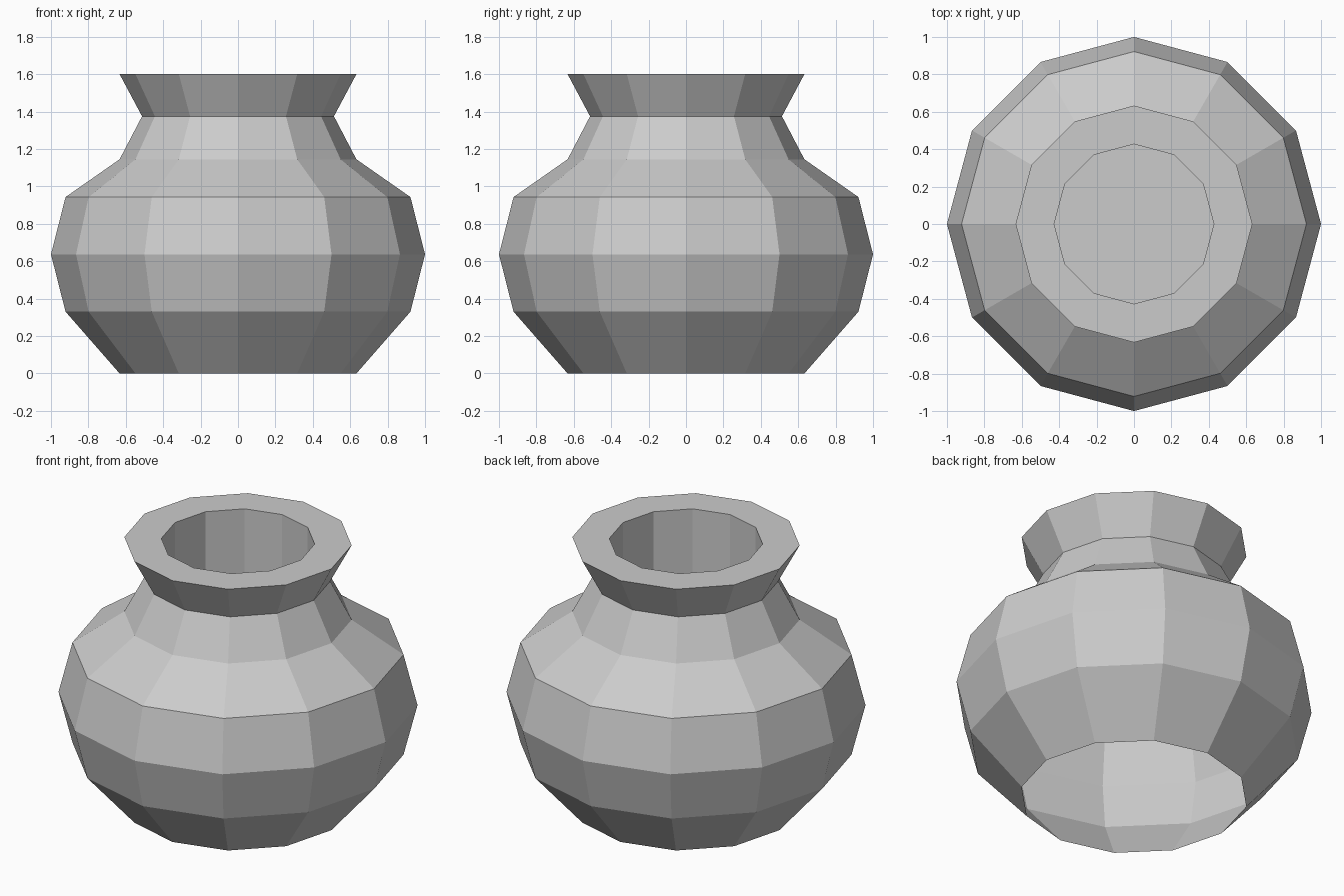
import bpy
import bmesh
from math import cos, sin, tau

SIDES = 12

cube = bpy.data.objects.get("Cube")
if cube:
    bpy.data.objects.remove(cube, do_unlink=True)

# Plain grey clay
clay = bpy.data.materials.new("grey clay")
clay.use_nodes = True
clay.diffuse_color = (0.6, 0.6, 0.6, 1)
clay.node_tree.nodes["Principled BSDF"].inputs["Base Color"].default_value = (0.6, 0.6, 0.6, 1)


def lathe(name, profile, cap_end=False):
    """Turn a (radius, height) profile into a flat-faced solid of revolution."""
    bm = bmesh.new()
    rings = [[bm.verts.new((r * cos(tau * i / SIDES), r * sin(tau * i / SIDES), z))
              for i in range(SIDES)] for r, z in profile]
    for low, high in zip(rings, rings[1:]):
        for i in range(SIDES):
            j = (i + 1) % SIDES
            bm.faces.new((low[i], low[j], high[j], high[i]))
    if cap_end:
        bm.faces.new(rings[-1])
    mesh = bpy.data.meshes.new(name)
    bm.to_mesh(mesh)
    bm.free()
    mesh.materials.append(clay)
    obj = bpy.data.objects.new(name, mesh)
    bpy.context.collection.objects.link(obj)
    return obj


# One shell: open foot, belly, shoulder, neck, flared lip, then the mouth well
lathe("pot", [
    (0.633, 0), (0.922, 0.33), (1, 0.637), (0.922, 0.943),
    (0.633, 1.145), (0.513, 1.375), (0.633, 1.6),
    (0.427, 1.6), (0.427, 1.11),
], cap_end=True)
